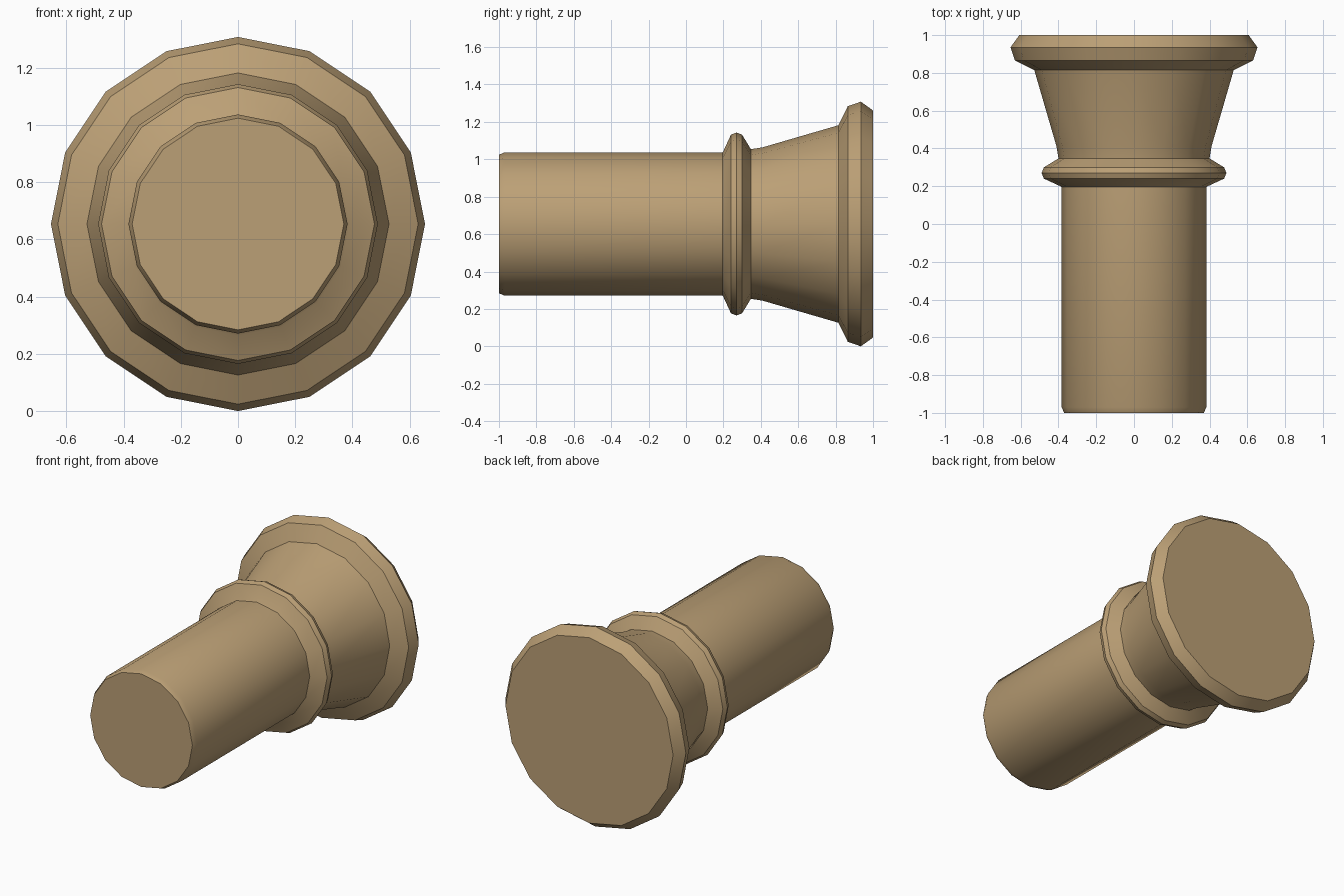
import bpy, bmesh
from math import sin, cos, pi, radians

if "Cube" in bpy.data.objects:
    bpy.data.objects.remove(bpy.data.objects["Cube"])

SIDES = 16
AXIS_Z = 0.654

# Lathe profile: (position along y, radius), grip end to flared head
profile = [
    (-1.0, 0.37), (-0.97, 0.383), (0.195, 0.383),       # shaft
    (0.20, 0.39), (0.24, 0.477), (0.27, 0.489),         # collar ring
    (0.30, 0.477), (0.347, 0.40),
    (0.41, 0.41), (0.815, 0.528),                       # flared cone
    (0.865, 0.63), (0.935, 0.654), (1.0, 0.607),        # head rim
]

bm = bmesh.new()
rings = []
for y, r in profile:
    rings.append([bm.verts.new((r * cos(2 * pi * i / SIDES), y,
                                AXIS_Z + r * sin(2 * pi * i / SIDES)))
                  for i in range(SIDES)])

# Skin between rings
for a, b in zip(rings, rings[1:]):
    for i in range(SIDES):
        j = (i + 1) % SIDES
        bm.faces.new((a[i], a[j], b[j], b[i]))

# Flat end caps
bm.faces.new(rings[0])
bm.faces.new(rings[-1])
bmesh.ops.recalc_face_normals(bm, faces=bm.faces)

mesh = bpy.data.meshes.new("flared_plug")
bm.to_mesh(mesh)
bm.free()
plug = bpy.data.objects.new("flared_plug", mesh)
bpy.context.collection.objects.link(plug)

# Tan colour
mat = bpy.data.materials.new("tan")
mat.diffuse_color = (0.50, 0.35, 0.18, 1)
mat.use_nodes = True
mat.node_tree.nodes["Principled BSDF"].inputs["Base Color"].default_value = mat.diffuse_color
mesh.materials.append(mat)

# Smooth around the sides, sharp at the rims
bpy.context.view_layer.objects.active = plug
plug.select_set(True)
bpy.ops.object.shade_smooth_by_angle(angle=radians(25))
